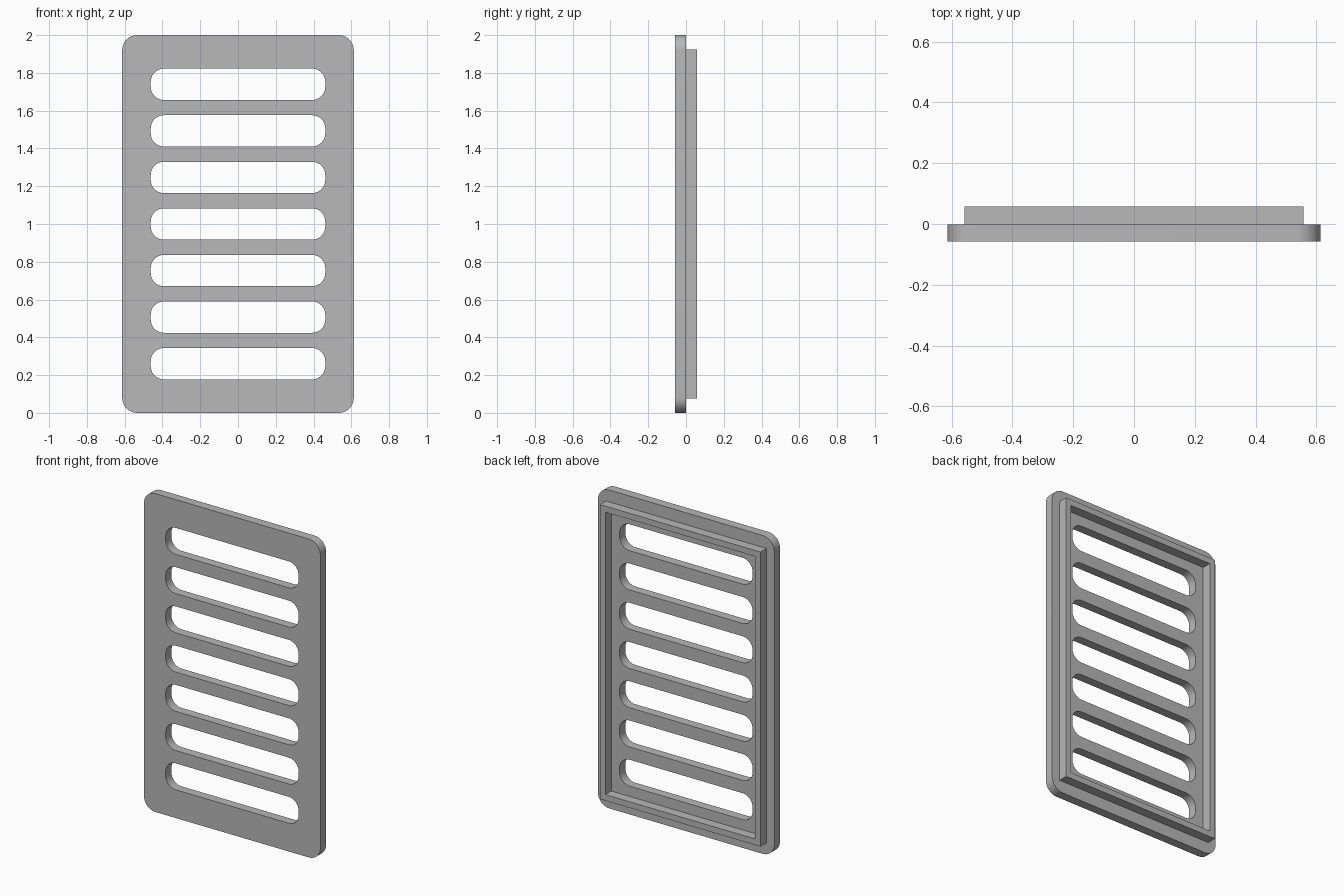
import bpy, bmesh
from math import sin, cos, pi, radians
from mathutils import Matrix, Vector

cube = bpy.data.objects.get("Cube")
if cube:
    bpy.data.objects.remove(cube, do_unlink=True)

grey = bpy.data.materials.new("light grey")
grey.use_nodes = True
colour = (0.48, 0.48, 0.48, 1)
grey.diffuse_color = colour
grey.node_tree.nodes["Principled BSDF"].inputs["Base Color"].default_value = colour


def rounded_rect(half_w, half_h, radius=0, centre_z=1.0, steps=10):
    """Outline of a rectangle, with rounded corners if a radius is given."""
    points = []
    for quarter, (sx, sz) in enumerate([(1, 1), (-1, 1), (-1, -1), (1, -1)]):
        cx, cz = sx * (half_w - radius), centre_z + sz * (half_h - radius)
        for i in range(steps + 1 if radius else 1):
            a = (quarter + i / steps) * pi / 2
            points.append((cx + radius * cos(a), cz + radius * sin(a)))
    return points


def extruded_panel(name, outlines, y_front, y_back):
    """Solid from a filled outline with holes, extruded along y."""
    curve = bpy.data.curves.new(name + "_profile", "CURVE")
    curve.dimensions = "2D"
    curve.fill_mode = "BOTH"
    curve.extrude = (y_back - y_front) / 2
    for outline in outlines:
        spline = curve.splines.new("POLY")
        spline.points.add(len(outline) - 1)
        for point, (x, z) in zip(spline.points, outline):
            point.co = (x, z, 0, 1)
        spline.use_cyclic_u = True
    helper = bpy.data.objects.new(name + "_profile", curve)
    bpy.context.collection.objects.link(helper)
    bpy.context.view_layer.update()
    graph = bpy.context.evaluated_depsgraph_get()
    mesh = bpy.data.meshes.new_from_object(helper.evaluated_get(graph))
    bpy.data.objects.remove(helper, do_unlink=True)

    # Stand the panel upright and weld the caps to the walls
    mesh.transform(Matrix.Translation(Vector((0, (y_front + y_back) / 2, 0)))
                   @ Matrix.Rotation(radians(90), 4, "X"))
    bm = bmesh.new()
    bm.from_mesh(mesh)
    bmesh.ops.remove_doubles(bm, verts=bm.verts, dist=0.0001)
    bmesh.ops.recalc_face_normals(bm, faces=bm.faces)
    bm.to_mesh(mesh)
    bm.free()
    mesh.materials.clear()
    mesh.materials.append(grey)

    panel = bpy.data.objects.new(name, mesh)
    bpy.context.collection.objects.link(panel)
    bpy.ops.object.select_all(action="DESELECT")
    panel.select_set(True)
    bpy.context.view_layer.objects.active = panel
    bpy.ops.object.shade_smooth_by_angle(angle=radians(30))
    return panel


# Front plate with seven rounded slots
slots = [rounded_rect(0.462, 0.083, 0.07, 1 + i * 0.2465) for i in range(-3, 4)]
extruded_panel("slotted_plate", [rounded_rect(0.613, 1.0, 0.08)] + slots, -0.058, -0.001)

# Square-cornered rim standing out from the back
wall = 0.038
extruded_panel("back_rim", [rounded_rect(0.558, 0.925),
                            rounded_rect(0.558 - wall, 0.925 - wall)], -0.001, 0.058)
